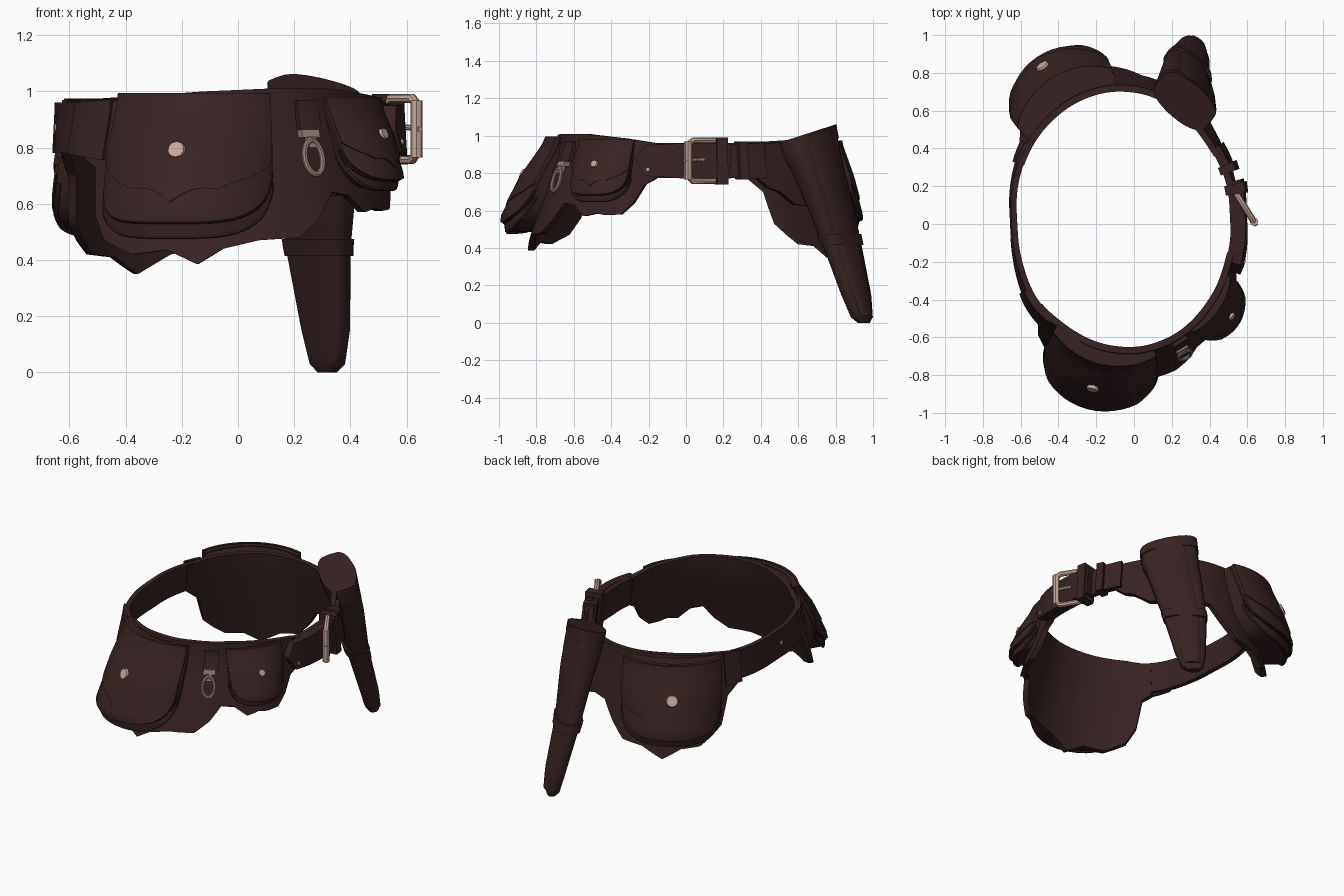
import bpy, bmesh, math
from mathutils import Vector

if "Cube" in bpy.data.objects:
    bpy.data.objects.remove(bpy.data.objects["Cube"])


def material(name, r, g, b):
    m = bpy.data.materials.new(name)
    m.use_nodes = True
    m.diffuse_color = (r, g, b, 1)
    m.node_tree.nodes["Principled BSDF"].inputs["Base Color"].default_value = (r, g, b, 1)
    return m


LEATHER = material("brown leather", .038, .016, .016)
SEAM = material("dark seam", .02, .009, .009)
METAL = material("pale metal", .58, .39, .33)
DULL = material("dull metal", .31, .22, .19)


def lerp(table, x):
    """Piecewise linear lookup in (x, value) pairs."""
    if x <= table[0][0]:
        return table[0][1]
    for (a, p), (b, q) in zip(table, table[1:]):
        if x <= b:
            return p + (q - p) * (x - a) / (b - a)
    return table[-1][1]


# Plan of the belt's inner face, turned into a smoothed radius per degree
PLAN = [(.5, .05), (.465, .27), (.38, .42), (.22, .6), (.08, .68), (-.13, .7), (-.31, .64),
        (-.5, .47), (-.585, .3), (-.61, 0), (-.58, -.22), (-.5, -.41), (-.39, -.51),
        (-.18, -.63), (.03, -.65), (.22, -.58), (.38, -.42), (.475, -.21)]
polar = sorted((math.degrees(math.atan2(y, x)) % 360, math.hypot(x, y)) for x, y in PLAN)
polar = [(polar[-1][0] - 360, polar[-1][1])] + polar + [(polar[0][0] + 360, polar[0][1])]
raw = [lerp(polar, a) for a in range(360)]
RADIUS = [sum(raw[(a + k) % 360] for k in range(-6, 7)) / 13 for a in range(360)]


def plan(a):
    a %= 360
    i = int(a)
    r = RADIUS[i % 360] + (RADIUS[(i + 1) % 360] - RADIUS[i % 360]) * (a - i)
    return Vector((r * math.cos(math.radians(a)), r * math.sin(math.radians(a)), 0))


def normal(a):
    t = plan(a + 6) - plan(a - 6)
    return Vector((t.y, -t.x, 0)).normalized()


def surf(a, z, off):
    """Point on the flared belt surface at angle a, height z, pushed outward by off."""
    r = math.radians(a)
    flare = (.25 - .05 * math.sin(r) - .2 * math.cos(r) ** 4) * max(0, .95 - z)
    p = plan(a) + normal(a) * (off + flare)
    return Vector((p.x, p.y, z))


def finish(ob, mat, angle=40):
    ob.data.materials.append(mat)
    bpy.ops.object.select_all(action='DESELECT')
    bpy.context.view_layer.objects.active = ob
    ob.select_set(True)
    if ob.type == 'CURVE':
        bpy.ops.object.convert(target='MESH')
    bpy.ops.object.shade_smooth_by_angle(angle=math.radians(angle))


def from_bmesh(name, bm, mat):
    bmesh.ops.remove_doubles(bm, verts=bm.verts, dist=.0004)
    bmesh.ops.recalc_face_normals(bm, faces=bm.faces)
    me = bpy.data.meshes.new(name)
    bm.to_mesh(me)
    bm.free()
    ob = bpy.data.objects.new(name, me)
    bpy.context.collection.objects.link(ob)
    finish(ob, mat)


def shell(name, front, back, nu, nv, mat=LEATHER):
    """Closed slab between two (u, v) surfaces."""
    bm = bmesh.new()
    f, b = [[[bm.verts.new(s(i / nu, j / nv)) for i in range(nu + 1)]
             for j in range(nv + 1)] for s in (front, back)]
    for g in (f, b):
        for j in range(nv):
            for i in range(nu):
                bm.faces.new((g[j][i], g[j][i + 1], g[j + 1][i + 1], g[j + 1][i]))
    rim = [(0, i) for i in range(nu)] + [(j, nu) for j in range(nv)]
    rim += [(nv, i) for i in range(nu, 0, -1)] + [(j, 0) for j in range(nv, 0, -1)]
    for (j, i), (l, k) in zip(rim, rim[1:] + rim[:1]):
        bm.faces.new((f[j][i], f[l][k], b[l][k], b[j][i]))
    from_bmesh(name, bm, mat)


def band(name, a0, a1, top, bottom, inner, outer, mat=LEATHER):
    """Strip that follows the belt; top and bottom are heights or (angle, height) tables."""
    top, bottom = [t if isinstance(t, list) else [(0, t)] for t in (top, bottom)]

    def at(off):
        def point(u, v):
            a = a0 + (a1 - a0) * u
            t, b = lerp(top, a), lerp(bottom, a)
            return surf(a, t + (b - t) * v, off)
        return point
    shell(name, at(outer), at(inner), max(3, int(abs(a1 - a0))), 5, mat)


def tube(name, points, r, mat, cyclic=False):
    cu = bpy.data.curves.new(name, 'CURVE')
    cu.dimensions = '3D'
    cu.bevel_depth, cu.bevel_resolution, cu.use_fill_caps = r, 2, True
    sp = cu.splines.new('POLY')
    sp.points.add(len(points) - 1)
    for q, p in zip(sp.points, points):
        q.co = (*p, 1)
    sp.use_cyclic_u = cyclic
    ob = bpy.data.objects.new(name, cu)
    bpy.context.collection.objects.link(ob)
    finish(ob, mat)


def stud(name, p, n, r):
    bm = bmesh.new()
    bmesh.ops.create_cone(bm, cap_ends=True, segments=10, radius1=r, radius2=r * .8, depth=.024)
    bm.transform(n.to_track_quat('Z', 'Y').to_matrix().to_4x4())
    bmesh.ops.translate(bm, verts=bm.verts, vec=p)
    from_bmesh(name, bm, METAL)


# Scalloped panels
band("front_panel", -139, -17,
     [(-139, .95), (-125, .978), (-100, 1.0), (-80, 1.01), (-60, 1.01), (-35, .985), (-17, .96)],
     [(-139, .76), (-134, .73), (-131, .56), (-126, .47), (-116, .42), (-107, .435), (-100, .385),
      (-94, .44), (-86, .47), (-76, .48), (-70, .55), (-65, .64), (-59, .63), (-53, .57),
      (-47, .585), (-42, .575), (-35, .58), (-29, .64), (-23, .74), (-17, .77)], 0, .035)
band("back_panel", 40, 152, [(40, .95), (60, .97), (115, .985), (140, .97), (152, .95)],
     [(40, .77), (46, .72), (52, .7), (60, .63), (75, .62), (82, .65), (88, .64), (93, .54),
      (99, .44), (107, .42), (115, .35), (122, .41), (130, .42), (135, .47), (140, .53),
      (144, .7), (152, .78)], 0, .035)

# Straps, overlapping tongue and keepers
band("right_strap", 148, 228, .96, .78, .004, .034)
band("left_strap", -20, 44, .955, .775, .004, .04)
band("buckle_tongue", -27, 24, [(-27, .875), (-22, .95), (0, .96)],
     [(-27, .865), (-22, .785), (0, .77)], .035, .085)
band("buckle_keeper", 17, 22.5, .99, .74, -.01, .095)
band("strap_keeper", 29, 33.5, .97, .765, -.01, .075)
band("strap_lap", 33, 44, [(33, .955), (44, .965)], .77, .03, .055)
band("front_strap_lap", 212, 229, [(212, .96), (229, .97)], [(212, .78), (229, .755)], .03, .046)
band("back_strap_lap", 143, 152, .97, .765, .03, .046)
stud("strap_rivet", surf(186, .87, .028), normal(186), .016)
stud("tongue_rivet", surf(-20, .82, .08), normal(-20), .012)

SCALLOP = [(0, .76), (.12, .69), (.28, .655), (.42, .67), (.6, .62), (.8, .57), (1, .48)]


def rounded(u):
    return .62 + .38 * math.sqrt(max(0, 1 - u ** 4))


def pouch(name, a0, da, top, height, depth, stud_r, rim, falloff):
    """Pouch with flap; rim is the depth share at the top, falloff the loss at the sides."""
    profile = [(0, rim), (.4, .63 + .37 * rim), (.85, 1), (1, .85)]

    def at(cut, extra, wide=1.0, lift=0.0, flat=False):
        def point(t, v):
            u = math.sin((t - .5) * math.pi)
            w = v * cut(u)
            off = .03 if flat else depth * lerp(profile, w) * (1 - falloff * u * u) + extra
            spread = wide * (1.2 - .2 * w)
            return surf(a0 + da * spread * u, top + lift * (1 - v) - w * height, off)
        return point

    def flap(u):
        return .9 * rounded(u)

    def scallop(u):
        return lerp(SCALLOP, abs(u))
    shell(name + "_body", at(rounded, 0), at(rounded, 0, flat=True), 24, 14)
    shell(name + "_flap", at(flap, .02, .97, .006), at(flap, -.02, .97, .006), 24, 12)
    shell(name + "_flap_overlay", at(scallop, .028, .975, .01), at(scallop, .01, .975, .01), 40, 10)
    edge = at(flap, .002, .985)
    tube(name + "_piping", [edge(i / 32, 1) for i in range(33)], .007, SEAM)
    edge = at(rounded, -.012)
    tube(name + "_welt", [edge(i / 32, 1) for i in range(33)], .01, LEATHER)
    p = at(rounded, .026)(.5, .39)
    stud(name + "_stud", p, normal(a0) + Vector((0, 0, .4)), stud_r)


pouch("front_pouch", -104, 19.5, .985, .5, .225, .037, .36, .5)
pouch("back_pouch", 119, 17.5, .965, .47, .225, .042, .68, .4)
pouch("small_pouch", -46, 14, .97, .315, .13, .024, .36, .5)

# Hanging clip with its ring
band("clip_tab", -73, -66, .97, .86, .03, .06)
band("clip_fitting", -73, -67.5, .865, .835, .035, .07, DULL)
band("clip_neck", -71.5, -69, .84, .8, .045, .075, DULL)
tube("clip_ring", [surf(-70.5 + 2.6 * math.cos(k * math.pi / 12), .765 + .06 * math.sin(k * math.pi / 12), .07)
                   for k in range(24)], .011, DULL, True)


# Buckle frame, roller bar and prong
def on_buckle(s, z):
    return Vector((.635 - .1 * s, .012 + .16 * s, z))


tube("buckle_frame", [on_buckle(s, z) for s, z in
                      [(0, .78), (.15, .757), (.9, .757), (1, .78), (1, .955), (.9, .975), (.15, .975), (0, .955)]],
     .017, METAL, True)
tube("buckle_bar", [on_buckle(0, .765), on_buckle(0, .968)], .022, METAL)
tube("buckle_prong", [on_buckle(.95, .865), on_buckle(.3, .872), on_buckle(-.13, .865)], .01, METAL)

# Holster: flattened tapering sleeve, sections are z, x, y, half width, half thickness
SECTIONS = [(1.01, .268, .65, .172, .098), (.90, .275, .675, .174, .098), (.75, .282, .73, .162, .086),
            (.45, .285, .825, .134, .06), (.15, .312, .91, .096, .05), (.03, .318, .94, .068, .04),
            (0, .318, .95, .035, .025)]
ACROSS, OUT = Vector((.76, -.65, 0)), Vector((.65, .76, 0))


def holster_half(side, z0, z1, wide=1.0, thick=1.0, push=0.0):
    def point(u, v):
        z = z0 + (z1 - z0) * v
        x, y, w, t = [lerp([(s[0], s[k]) for s in reversed(SECTIONS)], z) for k in (1, 2, 3, 4)]
        c, s = math.cos(math.pi * u), max(0, math.sin(math.pi * u))
        p = Vector((x, y, z)) + ACROSS * (w * wide * c) + OUT * (side * t * thick * s ** .55 + push)
        tilt = max(0, (z - .8) / .21)
        p.z += tilt * .32 * (p.y - y)
        return p
    return point


def holster_part(name, z0, z1, nv, **kw):
    shell(name, holster_half(1, z0, z1, **kw), holster_half(-1, z0, z1, **kw), 14, nv)


holster_part("holster_sleeve", 1.01, 0, 34)
holster_part("holster_face", 1.0, .04, 30, wide=.74, push=.012)
holster_part("holster_band", .475, .415, 2, wide=1.04, thick=1.25)
holster_part("holster_mouth", 1.012, .95, 3, wide=1.03, thick=1.06)
for k, end in enumerate(("front", "rear")):
    seam = holster_half(1, .94, .06, wide=.84, push=.004)
    tube("holster_" + end + "_seam", [seam(.08 + .84 * k, j / 16) for j in range(17)], .006, SEAM)
